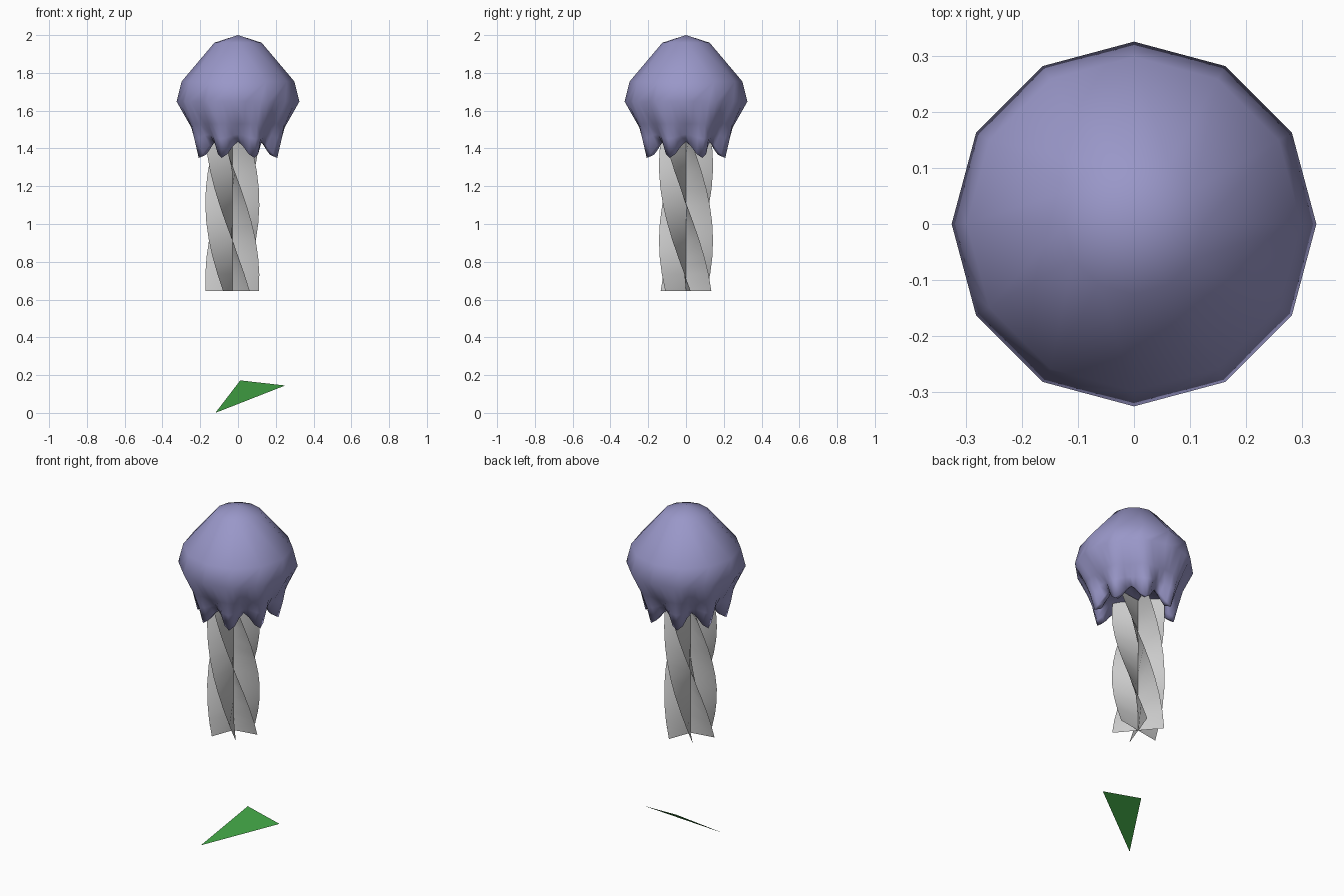
import bpy, bmesh
from math import sin, cos, pi, radians

if "Cube" in bpy.data.objects:
    bpy.data.objects.remove(bpy.data.objects["Cube"], do_unlink=True)


def material(name, color):
    m = bpy.data.materials.new(name)
    m.use_nodes = True
    m.diffuse_color = color
    m.node_tree.nodes["Principled BSDF"].inputs["Base Color"].default_value = color
    return m


def finish(name, bm, mat, smooth=False):
    me = bpy.data.meshes.new(name)
    bm.to_mesh(me)
    bm.free()
    me.materials.append(mat)
    for p in me.polygons:
        p.use_smooth = smooth
    ob = bpy.data.objects.new(name, me)
    bpy.context.collection.objects.link(ob)
    return ob


lilac = material("lilac", (0.32, 0.31, 0.58, 1))
grey = material("pale_grey", (0.6, 0.6, 0.6, 1))
green = material("green", (0.045, 0.31, 0.05, 1))

# Bell: twelve-sided dome above, skirt with eight hanging lobes below
SIDES, FINE = 12, 48
STEP = FINE // SIDES
bm = bmesh.new()


def ring(count, radius, z, lobe_r=0.0, lobe_z=0.0, angular=True):
    verts = []
    for i in range(count):
        a = 2 * pi * i / count
        half = pi / SIDES
        flat = cos(half) / cos(a % (2 * half) - half) if angular else 1
        f = 0.5 - 0.5 * cos(8 * a)
        r = radius * flat + lobe_r * f
        verts.append(bm.verts.new((r * cos(a), r * sin(a), z + lobe_z * f)))
    return verts


def bridge(upper, lower):
    n = len(upper)
    for i in range(n):
        j = (i + 1) % n
        bm.faces.new((upper[i], lower[i], lower[j], upper[j]))


def cap(verts, z):
    tip = bm.verts.new((0, 0, z))
    for i, v in enumerate(verts):
        bm.faces.new((tip, v, verts[(i + 1) % len(verts)]))


crown = ring(SIDES, 0.125, 1.96)
shoulder = ring(SIDES, 0.298, 1.755)
equator = ring(FINE, 0.325, 1.648)
cap(crown, 2.0)
bridge(crown, shoulder)
for i in range(SIDES):
    edge = [equator[(i * STEP + k) % FINE] for k in range(STEP + 1)]
    bm.faces.new([shoulder[i]] + edge + [shoulder[(i + 1) % SIDES]])

skirt = [
    equator,
    ring(FINE, 0.258, 1.53, 0.014),
    ring(FINE, 0.212, 1.475, 0.038, -0.025, False),
    ring(FINE, 0.18, 1.435, 0.045, -0.085, False),
    ring(FINE, 0.165, 1.44, 0.02, -0.075, False),
    ring(FINE, 0.14, 1.455, angular=False),
]
for upper, lower in zip(skirt, skirt[1:]):
    bridge(upper, lower)
cap(skirt[-1], 1.47)
bmesh.ops.recalc_face_normals(bm, faces=bm.faces)
finish("bell", bm, lilac, True)

# Tentacles: three crossed ribbons twisting about one upright axis
AXIS_X, HALF, LOW, HIGH, ROWS = -0.03, 0.143, 0.645, 1.46, 9
for k in range(3):
    bm = bmesh.new()
    last = None
    for s in range(ROWS + 1):
        z = LOW + (HIGH - LOW) * s / ROWS
        a = radians(10 + 60 * k - 150 * (z - LOW))
        row = [bm.verts.new((AXIS_X + d * HALF * cos(a), d * HALF * sin(a), z))
               for d in (-1, 0, 1)]
        if last:
            for c in (0, 1):
                bm.faces.new((last[c], last[c + 1], row[c + 1], row[c]))
        last = row
    finish(f"tentacle_ribbon_{k + 1}", bm, grey, True)

# Loose green leaf below
bm = bmesh.new()
corners = ((-0.12, -0.18, 0.0), (0.25, 0.035, 0.145), (0.012, 0.075, 0.172))
bm.faces.new([bm.verts.new(c) for c in corners])
finish("leaf", bm, green)
